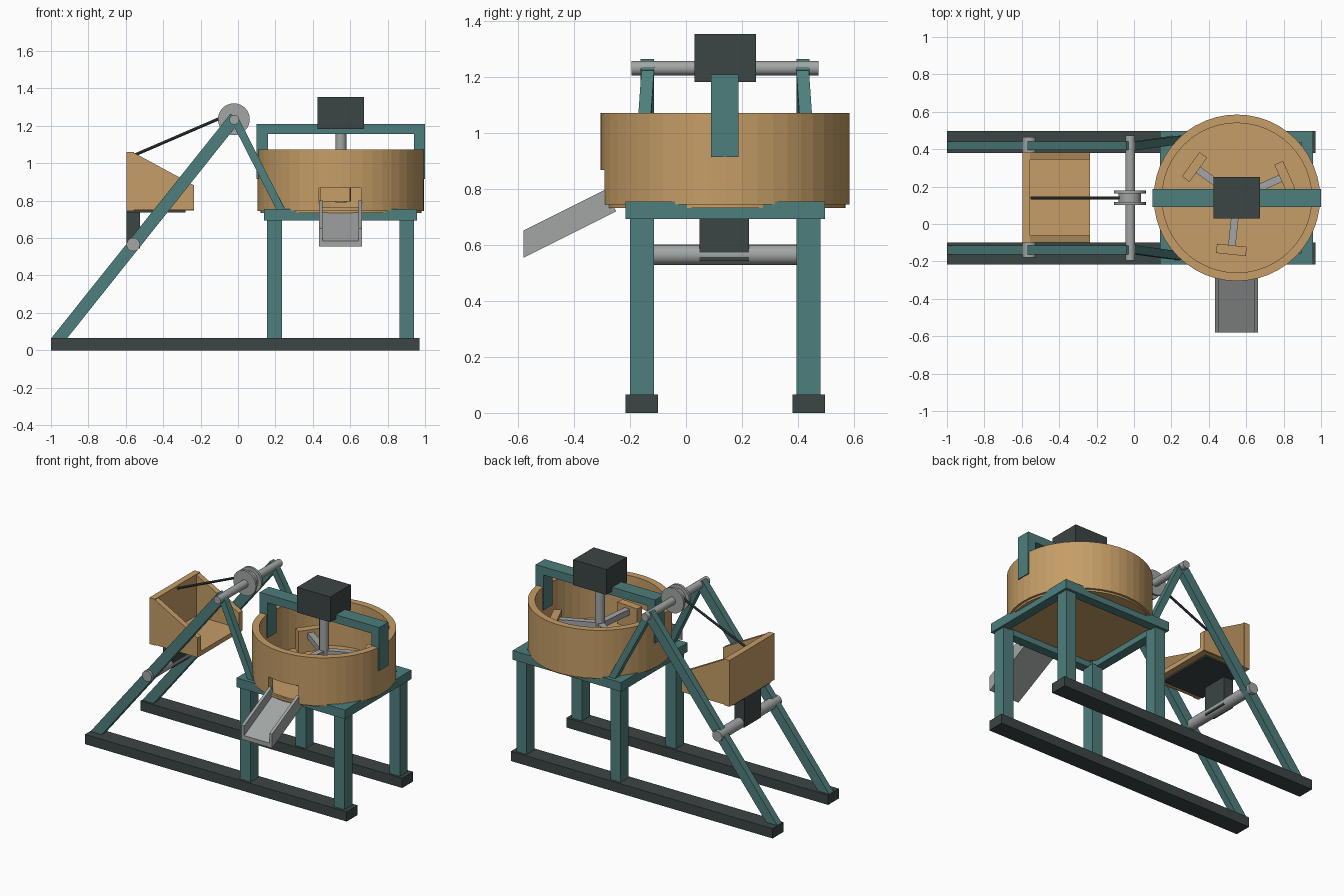
import bpy, bmesh
from math import radians, cos, sin
from mathutils import Vector, Matrix

cube = bpy.data.objects.get("Cube")
if cube:
    bpy.data.objects.remove(cube, do_unlink=True)


def material(name, rgb):
    m = bpy.data.materials.new(name)
    m.use_nodes = True
    m.diffuse_color = (*rgb, 1)
    bsdf = next(n for n in m.node_tree.nodes if n.type == 'BSDF_PRINCIPLED')
    bsdf.inputs["Base Color"].default_value = (*rgb, 1)
    return m


TAN = material("ochre", (0.56, 0.34, 0.135))
TEAL = material("teal", (0.075, 0.21, 0.20))
DARK = material("charcoal", (0.045, 0.06, 0.058))
GREY = material("steel", (0.36, 0.38, 0.37))

MID = 0.14                      # y of the machine's centre line
CX = 0.55                       # x of the drum axis


def finish(name, bm, mat):
    bmesh.ops.recalc_face_normals(bm, faces=bm.faces)
    me = bpy.data.meshes.new(name)
    bm.to_mesh(me)
    bm.free()
    me.materials.append(mat)
    ob = bpy.data.objects.new(name, me)
    bpy.context.collection.objects.link(ob)
    return ob


def box(name, xs, ys, zs, mat, turn=None):
    """Box between limits, optionally moved by a matrix."""
    bm = bmesh.new()
    bmesh.ops.create_cube(bm, size=1)
    for v in bm.verts:
        v.co = Vector([(r[0] + r[1]) / 2 + c * (r[1] - r[0])
                       for r, c in zip((xs, ys, zs), v.co)])
    if turn:
        bm.transform(turn)
    return finish(name, bm, mat)


def rod(name, a, b, r, mat, sides=24):
    """Cylinder from a to b."""
    a, b = Vector(a), Vector(b)
    bm = bmesh.new()
    bmesh.ops.create_cone(bm, cap_ends=True, segments=sides,
                          radius1=r, radius2=r, depth=(b - a).length)
    q = (b - a).to_track_quat('Z', 'Y').to_matrix().to_4x4()
    bm.transform(Matrix.Translation((a + b) / 2) @ q)
    ob = finish(name, bm, mat)
    if sides > 8:
        for p in ob.data.polygons:
            p.use_smooth = len(p.vertices) == 4
        for e in ob.data.edges:
            va, vb = (ob.data.vertices[i].co for i in e.vertices)
            e.use_edge_sharp = abs((vb - va).dot((b - a).normalized())) < 1e-4
    return ob


def beam(name, a, b, width, depth, mat):
    """Square bar from a to b, width in the xz plane, depth along y."""
    a, b = Vector(a), Vector(b)
    z = (b - a).normalized()
    x = Vector((0, 1, 0)).cross(z).normalized()
    rot = Matrix((x, z.cross(x), z)).transposed().to_4x4()
    half = (b - a).length / 2
    return box(name, (-width / 2, width / 2), (-depth / 2, depth / 2), (-half, half),
               mat, Matrix.Translation((a + b) / 2) @ rot)


def slab(name, points, axis, lo, hi, mat):
    """Profile extruded along x (points are y, z) or y (points are x, z)."""
    bm = bmesh.new()
    put = (lambda p, t: (t, p[0], p[1])) if axis == 'x' else (lambda p, t: (p[0], t, p[1]))
    face = bm.faces.new([bm.verts.new(put(p, lo)) for p in points])
    out = bmesh.ops.extrude_face_region(bm, geom=[face])
    shift = (hi - lo, 0, 0) if axis == 'x' else (0, hi - lo, 0)
    bmesh.ops.translate(bm, vec=shift,
                        verts=[v for v in out["geom"] if isinstance(v, bmesh.types.BMVert)])
    return finish(name, bm, mat)


# Skids, table legs and hoist frame, mirrored about the centre line
for side, tag in ((-1, "right"), (1, "left")):
    def span(a, b):
        return sorted((MID + side * a, MID + side * b))

    box(f"skid_{tag}", (-1, 0.97), span(0.24, 0.357), (0, 0.066), DARK)
    for x, end in ((0.195, "rear"), (0.902, "front")):
        box(f"table_leg_{end}_{tag}", (x - 0.039, x + 0.039), span(0.255, 0.34),
            (0.06, 0.70), TEAL)
    # Sloping rail trimmed flat on the skid
    slab(f"hoist_rail_{tag}", [(-0.998, 0.065), (-0.913, 0.065), (0.012, 1.225), (-0.04, 1.265)],
         'y', *span(0.255, 0.302), TEAL)
    beam(f"hoist_brace_{tag}", (-0.02, MID + side * 0.275, 1.24),
         (0.235, MID + side * 0.31, 0.74), 0.042, 0.045, TEAL)
    box(f"table_side_beam_{tag}", (0.14, 0.957), span(0.295, 0.357), (0.693, 0.755), TEAL)

# Table cross beams
for x, end in ((0.14, "rear"), (0.895, "front")):
    box(f"table_cross_beam_{end}", (x, x + 0.062), (MID - 0.3, MID + 0.3), (0.693, 0.755), TEAL)

# Drum wall: a tube with the outlet cut through its front
bm = bmesh.new()
profile = [(0.40, 0.745), (0.445, 0.745), (0.445, 1.072), (0.40, 1.072)]
ring = [bm.verts.new((CX + r, MID, z)) for r, z in profile]
edges = [bm.edges.new((ring[i], ring[(i + 1) % 4])) for i in range(4)]
bmesh.ops.spin(bm, geom=ring + edges, cent=(CX, MID, 0), axis=(0, 0, 1),
               angle=radians(360), steps=48)
bmesh.ops.remove_doubles(bm, verts=bm.verts, dist=1e-4)
drum = finish("drum_wall", bm, TAN)
cutter = box("outlet_cutter", (0.433, 0.66), (-0.4, -0.15), (0.762, 0.868), TAN)
cutter.hide_render = True
mod = drum.modifiers.new("outlet", 'BOOLEAN')
mod.operation, mod.solver, mod.object = 'DIFFERENCE', 'EXACT', cutter
bpy.context.view_layer.objects.active = drum
bpy.ops.object.modifier_apply(modifier=mod.name)
bpy.data.objects.remove(cutter, do_unlink=True)
rod("drum_floor", (CX, MID, 0.733), (CX, MID, 0.764), 0.43, TAN, 48)

# Bridge over the drum with motor and shaft
box("bridge_beam", (0.10, 1.0), (0.09, 0.188), (1.155, 1.21), TEAL)
for x, tag in ((0.10, "rear"), (0.94, "front")):
    box(f"bridge_post_{tag}", (x, x + 0.06), (0.09, 0.188), (0.915, 1.16), TEAL)
box("motor", (0.424, 0.674), (0.03, 0.25), (1.182, 1.354), DARK)
rod("mixer_shaft", (CX, MID, 0.79), (CX, MID, 1.19), 0.03, GREY)

# Three mixing arms, each ending in a paddle
for i, deg in enumerate((24, 144, 264), 1):
    turn = Matrix.Translation((CX, MID, 0)) @ Matrix.Rotation(radians(deg), 4, 'Z')
    box(f"mixer_arm_{i}", (0, 0.27), (-0.02, 0.02), (0.885, 0.925), GREY, turn)
    box(f"mixer_paddle_{i}", (0.255, 0.305), (-0.08, 0.08), (0.795, 0.945), TAN, turn)

# Discharge chute
slab("chute_floor", [(-0.58, 0.555), (-0.25, 0.72), (-0.265, 0.745), (-0.58, 0.585)],
     'x', 0.433, 0.663, GREY)
for x, tag in ((0.433, "right"), (0.643, "left")):
    slab(f"chute_side_{tag}", [(-0.58, 0.555), (-0.25, 0.72), (-0.285, 0.80), (-0.58, 0.652)],
         'x', x, x + 0.02, GREY)

# Loading bucket, open at its pouring end
box("bucket_back", (-0.597, -0.555), (-0.10, 0.385), (0.745, 1.06), TAN)
box("bucket_floor", (-0.59, -0.235), (-0.09, 0.375), (0.747, 0.778), TAN)
for y, tag in ((-0.10, "right"), (0.345, "left")):
    slab(f"bucket_side_{tag}", [(-0.58, 0.749), (-0.235, 0.749), (-0.235, 0.882), (-0.56, 1.058)],
         'y', y, y + 0.038, TAN)
box("bucket_underplate", (-0.595, -0.28), (-0.06, 0.345), (0.737, 0.749), DARK)
box("bucket_hanger", (-0.597, -0.525), (0.048, 0.226), (0.543, 0.745), DARK)

# Carriage axle, hoist bar, pulley and cable
rod("carriage_axle", (-0.56, -0.18, 0.565), (-0.56, 0.465, 0.565), 0.036, GREY)
rod("hoist_bar", (-0.02, -0.195, 1.232), (-0.02, 0.473, 1.232), 0.026, GREY)
for y, tag in ((0.102, "right"), (0.162, "left")):
    rod(f"pulley_flange_{tag}", (-0.022, y, 1.235), (-0.022, y + 0.016, 1.235), 0.085, GREY, 32)
rod("pulley_core", (-0.022, 0.11, 1.235), (-0.022, 0.17, 1.235), 0.06, GREY, 32)
rod("hoist_cable", (-0.55, MID, 1.045), (-0.06, MID, 1.256), 0.008, DARK, 8)
